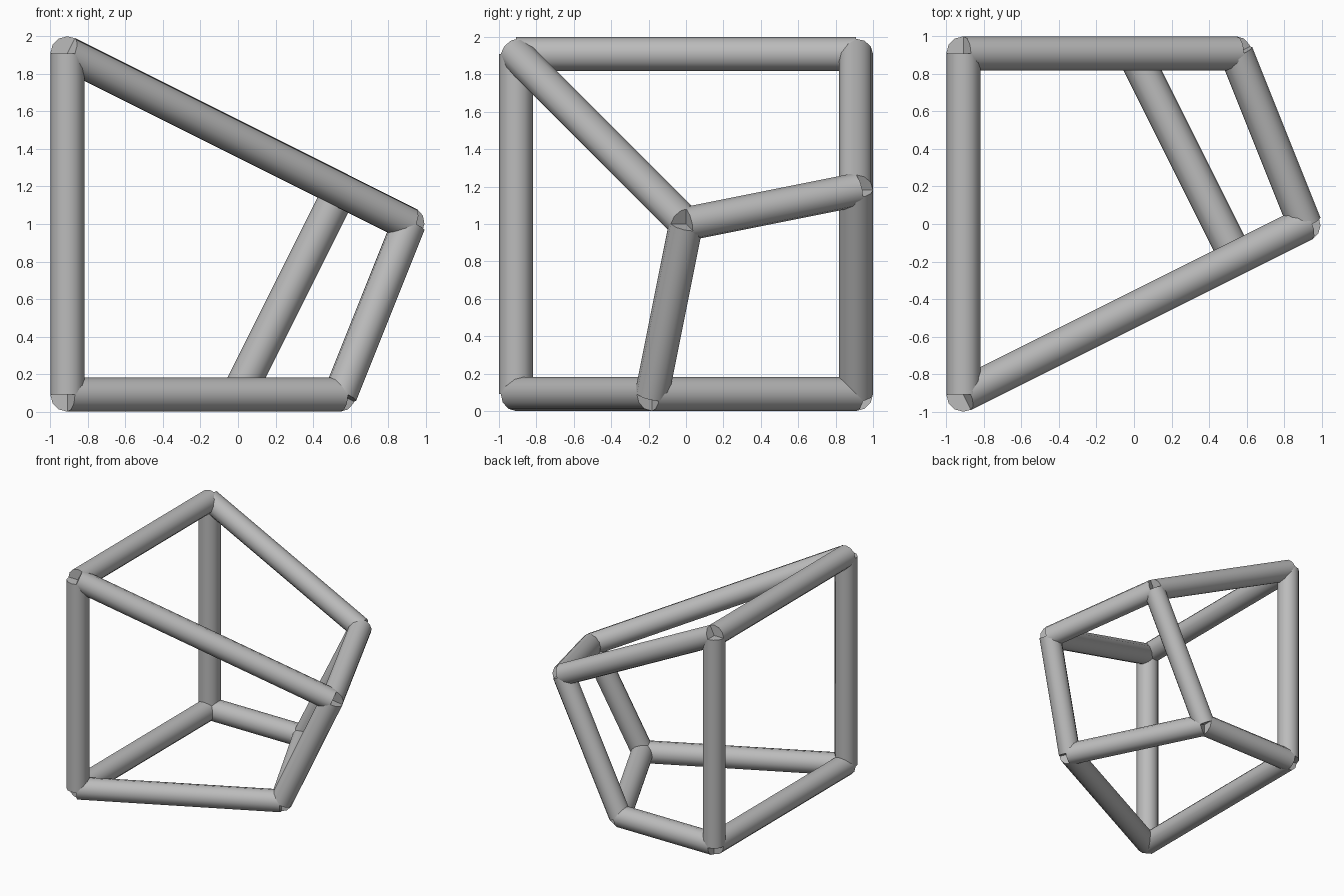
import bpy, math
from mathutils import Vector

if "Cube" in bpy.data.objects:
    bpy.data.objects.remove(bpy.data.objects["Cube"], do_unlink=True)

SCALE = 1 / 1.1      # frame plus bar thickness fits a 2 unit box
RADIUS = 0.1 * SCALE

grey = bpy.data.materials.new("plain grey")
grey.use_nodes = True
colour = (0.5, 0.5, 0.5, 1)
grey.diffuse_color = colour
grey.node_tree.nodes["Principled BSDF"].inputs["Base Color"].default_value = colour

# Corners of the skewed box
corners = {
    "front_right_bottom": (-1, -1, -1),
    "front_right_top": (-1, -1, 1),
    "back_right_top": (-1, 1, 1),
    "back_right_bottom": (-1, 1, -1),
    "left_tip": (1, 0, 0),
    "back_left_top": (0.6, 1, 0.2),
    "front_left_bottom": (0.6, -0.2, -1),
    "back_left_bottom": (0, 1, -1),
}
points = {n: Vector(p) * SCALE + Vector((0, 0, 1)) for n, p in corners.items()}


def bar(name, start, end):
    """Round bar with flat ends between two corners."""
    a, b = points[start], points[end]
    axis = b - a
    bpy.ops.mesh.primitive_cylinder_add(
        vertices=12, radius=RADIUS, depth=axis.length, location=(a + b) / 2,
        rotation=axis.to_track_quat("Z", "Y").to_euler())
    obj = bpy.context.object
    obj.name = name
    obj.data.materials.append(grey)
    bpy.ops.object.shade_smooth_by_angle(angle=math.radians(40))


# Square side on the right
bar("front_right_post", "front_right_bottom", "front_right_top")
bar("right_top_rail", "front_right_top", "back_right_top")
bar("back_right_post", "back_right_bottom", "back_right_top")
bar("right_bottom_rail", "front_right_bottom", "back_right_bottom")

# Long bars running to the left side
bar("front_top_rail", "front_right_top", "left_tip")
bar("back_top_rail", "back_right_top", "back_left_top")
bar("front_bottom_rail", "front_right_bottom", "front_left_bottom")
bar("back_bottom_rail", "back_right_bottom", "back_left_bottom")

# Slanted left side
bar("left_top_rail", "left_tip", "back_left_top")
bar("front_left_post", "front_left_bottom", "left_tip")
bar("back_left_post", "back_left_bottom", "back_left_top")
bar("left_bottom_rail", "front_left_bottom", "back_left_bottom")
